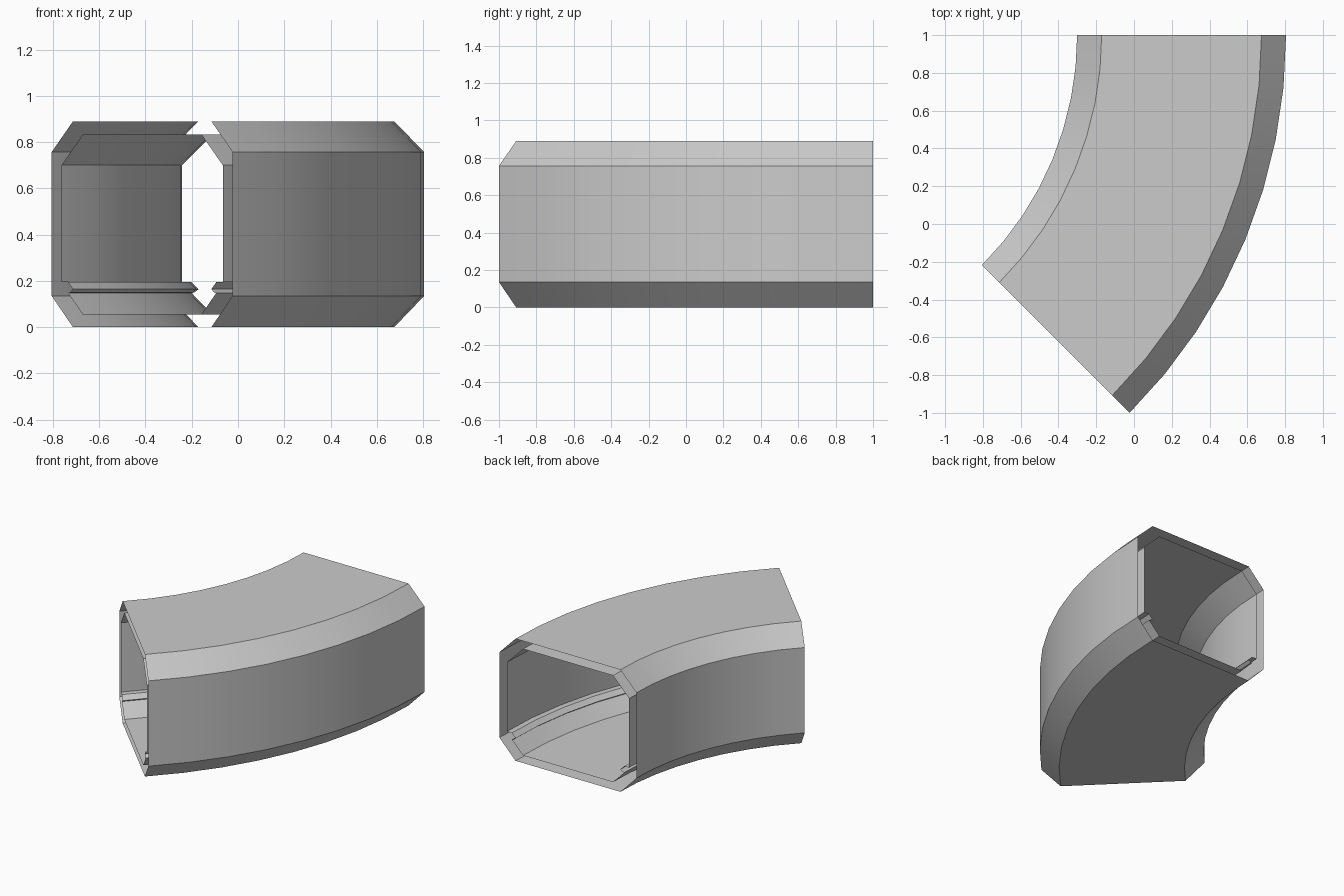
import bpy, bmesh
from math import radians, sin, cos

if "Cube" in bpy.data.objects:
    bpy.data.objects.remove(bpy.data.objects["Cube"])

CX, CY = -2.023, 1.0        # centre of the bend
R_IN, R_OUT = 1.722, 2.828  # inner and outer radius of the bend
H, MID = 0.89, (1.722 + 2.828) / 2
STEPS = 8


def mirrored(half):
    """Half section as (inset, z), floor to ceiling, closed by mirroring across the width."""
    left = [(R_IN + u, z) for u, z in half]
    right = [(2 * MID - r, z) for r, z in reversed(left)]
    return left + right


def sweep(name, section, inward=False):
    """Sweep a closed section through the 45 degree bend, ends left open."""
    bm = bmesh.new()
    rings = []
    for i in range(STEPS + 1):
        a = radians(45) * i / STEPS
        rings.append([bm.verts.new((CX + r * cos(a), CY - r * sin(a), z)) for r, z in section])
    n = len(section)
    for a, b in zip(rings, rings[1:]):
        for k in range(n):
            q = (k + 1) % n
            face = [a[k], a[q], b[q], b[k]]
            bm.faces.new(face if inward else face[::-1])
    me = bpy.data.meshes.new(name)
    bm.to_mesh(me)
    bm.free()
    ob = bpy.data.objects.new(name, me)
    bpy.context.collection.objects.link(ob)
    bpy.ops.object.select_all(action='DESELECT')
    ob.select_set(True)
    bpy.context.view_layer.objects.active = ob
    bpy.ops.object.shade_smooth_by_angle(angle=radians(20))
    return ob


# Outer hull with chamfered corners
sweep("outer_hull", mirrored([(0.13, 0), (0, 0.135), (0, 0.757), (0.13, H)]))

# Inner lining with a rail along each lower chamfer
sweep("inner_lining", mirrored([
    (0.19, 0.055), (0.10, 0.148), (0.112, 0.15), (0.13, 0.164), (0.10, 0.195),
    (0.06, 0.195), (0.06, 0.70), (0.19, 0.832)]), inward=True)
